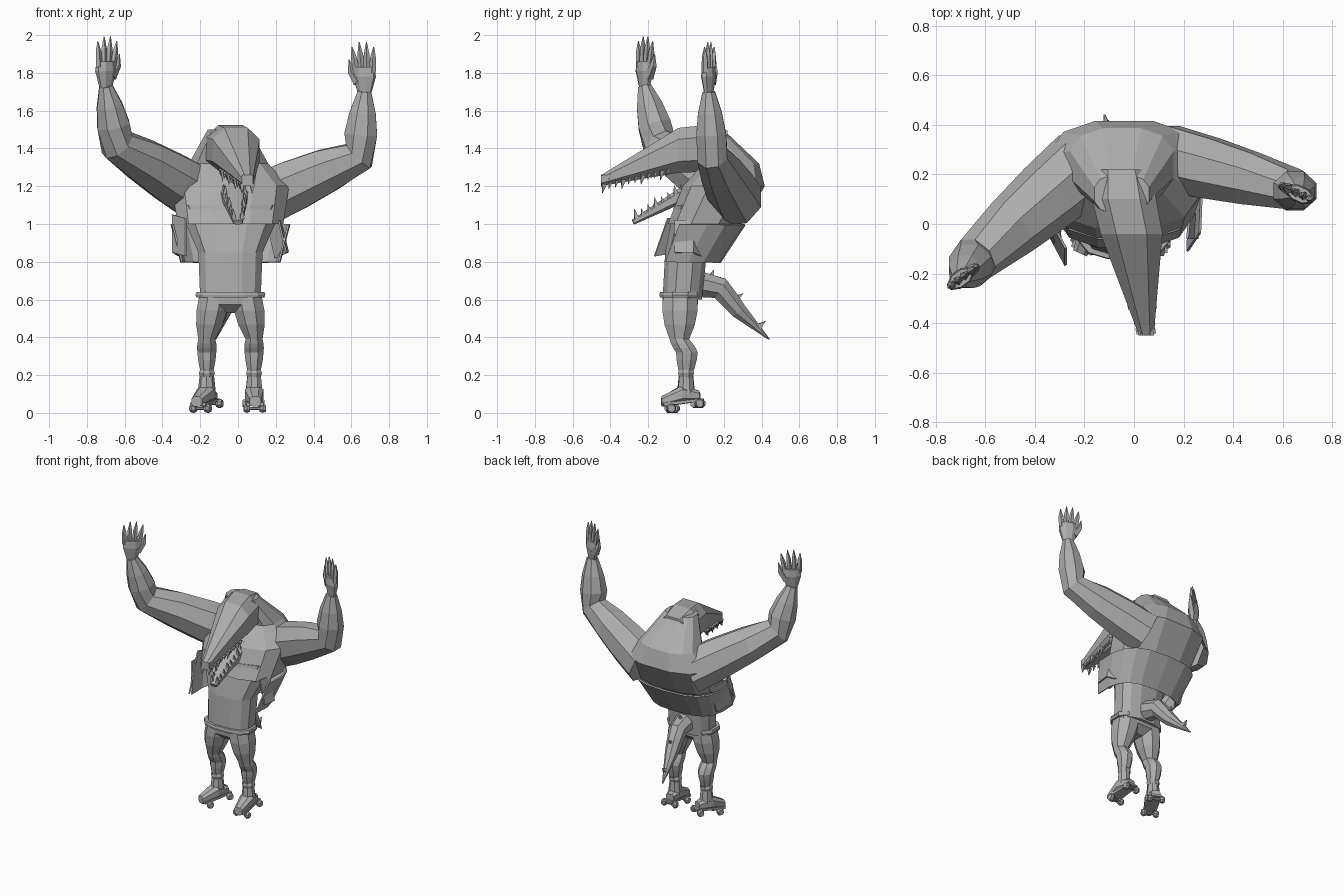
import bpy, bmesh, math
from mathutils import Vector

cube = bpy.data.objects.get("Cube")
if cube:
    bpy.data.objects.remove(cube)

shade = 0.42
grey = bpy.data.materials.new("stone_grey")
grey.use_nodes = True
grey.diffuse_color = (shade, shade, shade, 1)
shader = grey.node_tree.nodes["Principled BSDF"]
shader.inputs["Base Color"].default_value = grey.diffuse_color

X, Y, Z = Vector((1, 0, 0)), Vector((0, 1, 0)), Vector((0, 0, 1))
LEVEL, UPRIGHT = (X, Y), (X, Z)


def finish(name, bm, thickness=None):
    """Turn the mesh into a named flat-shaded object, thickened if it is a sheet."""
    bmesh.ops.recalc_face_normals(bm, faces=bm.faces[:])
    mesh = bpy.data.meshes.new(name)
    bm.to_mesh(mesh)
    bm.free()
    mesh.materials.append(grey)
    obj = bpy.data.objects.new(name, mesh)
    bpy.context.collection.objects.link(obj)
    if thickness:
        obj.modifiers.new("thickness", "SOLIDIFY").thickness = thickness


def cross_section(bm, centre, across, along, sides, square, open_front):
    """One rounded ring, or only its back and flanks."""
    ring = []
    fit = math.cos(math.pi / sides) ** square
    for k in range(sides):
        if open_front:
            angle = math.radians(-15) + math.radians(210) * k / (sides - 1)
        else:
            angle = math.tau * (k + 0.5) / sides
        c, s = math.cos(angle), math.sin(angle)
        c = math.copysign(abs(c) ** square, c) / fit
        s = math.copysign(abs(s) ** square, s) / fit
        ring.append(bm.verts.new(centre + across * c + along * s))
    return ring


def limb(bm, joints, radii, bulges=None, ratio=1, sides=8, frame=None,
         ref=X, square=1, steps=2, open_front=False):
    """Loft through joints, each segment tapering and swelling by its bulge."""
    joints = [Vector(joint) for joint in joints]
    bulges = bulges or [0] * len(joints)
    path = []
    for i in range(len(joints) - 1):
        for step in range(steps):
            f = step / steps
            radius = radii[i] + (radii[i + 1] - radii[i]) * f
            radius += bulges[i] * math.sin(math.pi * f)
            path.append((joints[i].lerp(joints[i + 1], f), radius))
    path.append((joints[-1], radii[-1]))
    rings = []
    for i, (centre, radius) in enumerate(path):
        if frame:
            u, v = frame
        else:
            before, after = path[max(i - 1, 0)][0], path[min(i + 1, len(path) - 1)][0]
            tangent = (after - before).normalized()
            u = (ref - tangent * ref.dot(tangent)).normalized()
            v = tangent.cross(u)
        rings.append(cross_section(bm, centre, u * radius, v * radius * ratio,
                                   sides, square, open_front))
    for low, high in zip(rings, rings[1:]):
        for k in range(sides - 1 if open_front else sides):
            j = (k + 1) % sides
            bm.faces.new((low[k], low[j], high[j], high[k]))
    if not open_front:
        bm.faces.new(rings[0])
        bm.faces.new(rings[-1])


def part(name, joints, radii, thickness=None, **options):
    bm = bmesh.new()
    limb(bm, joints, radii, **options)
    finish(name, bm, thickness)


def spike(bm, base, tip, radius):
    limb(bm, (base, tip), (radius, radius / 10), sides=4, steps=1, ref=X + Y / 5)


# Torso and hunched back share a centre line
middle = -0.04
trunk = dict(frame=LEVEL, sides=12, square=0.75)
part("torso", [(middle, -.02, .6), (middle, 0, .85), (middle, .12, 1.1)],
     (.16, .17, .28), ratio=.65, **trunk)
part("hunched_back", [(middle, .1, 1), (middle, .2, 1.2), (-.05, .24, 1.32), (-.05, .12, 1.5)],
     (.28, .31, .21, .11), ratio=.7, **trunk)
part("belt", [(middle, -.03, .61), (middle, -.03, .64)], (.18, .18), ratio=.6,
     bulges=[.005], **trunk)
part("shorts_seat", [(middle, -.03, .53), (middle, -.03, .62)], (.07, .16), ratio=.6,
     bulges=[.04], **trunk)

# Open jacket hem with a hanging front flap on each side
part("jacket_hem", [(middle, -.03, .8), (middle, .06, 1)], (.25, .3), ratio=.8,
     frame=LEVEL, sides=11, square=.7, open_front=True, thickness=.01)
for name, rise, edge in (
        ("right_flap", Z * .2 + Y * .07, ((-.28, -.17, .83), (-.35, -.04, .85), (-.32, .1, .83))),
        ("left_flap", Z * .17 - X * .04, ((.26, -.06, .85), (.27, .04, .85), (.2, .1, .82)))):
    bm = bmesh.new()
    low = [bm.verts.new(p) for p in edge]
    high = [bm.verts.new(Vector(p) + rise) for p in edge]
    for k in range(len(edge) - 1):
        bm.faces.new((low[k], low[k + 1], high[k + 1], high[k]))
    finish(name, bm, thickness=.01)

# Head with long open jaws
nape, crown = Vector((-.05, .22, 1.39)), Vector((-.04, .1, 1.4))
brow, snout = Vector((-.01, -.04, 1.39)), Vector((.05, -.45, 1.23))
hinge, chin = Vector((-.03, .14, 1.24)), Vector((0, -.28, 1.01))
part("upper_head", (nape, crown, brow, snout), (.11, .13, .125, .03), ratio=.95,
     frame=UPRIGHT, square=.8)
part("lower_jaw", (hinge, chin), (.1, .025), ratio=.55, square=.7, steps=4)

# Nostrils
bm = bmesh.new()
for side in (-1, 1):
    nostril = snout + X * side * .02 + Z * .02
    limb(bm, (nostril + Y * .05, nostril), (.015, .01), sides=5)
finish("nostrils", bm)

# Teeth hang from the upper jaw and stand on the lower one
bm = bmesh.new()
count = 11
for front, back, wide, narrow, up in ((snout, brow, .125, .03, -1), (chin, hinge, .1, .025, 1)):
    for i in range(count):
        f = (i + 0.5) / (count + 1)
        radius = narrow + (wide - narrow) * f
        length = .05 if i % 3 == 0 else .035
        for side in (-1, 1):
            root = front.lerp(back, f) + X * side * radius * .8
            root += Z * up * radius * (.7 if up < 0 else .3)
            spike(bm, root, root + Z * up * length - Y * .01, length / 4)
finish("teeth", bm)


# Arms raised, each hand clawed with its thumb towards the head
def arm(side, shoulder, elbow, wrist, across, radii, ratio):
    part(side + "_arm", (shoulder, elbow, wrist), radii,
         bulges=(.01, .017), ratio=ratio, ref=Y, steps=3)
    wrist, across = Vector(wrist), Vector(across).normalized()
    bm = bmesh.new()
    limb(bm, (wrist - Z * .01, wrist + Z * .08, wrist + Z * .13), (.035, .06, .052),
         ratio=.55, frame=(across, Z.cross(across)))
    for finger in range(4):
        spread = finger - 1.5
        root = wrist + across * spread * .03 + Z * .1
        tip = wrist + across * (spread * .042 + .01) + Z * (.275 - .025 * abs(spread))
        limb(bm, (root, root.lerp(tip, .6), tip), (.016, .013, .002),
             sides=5, ref=across, steps=1)
    root, tip = wrist + across * .035 + Z * .05, wrist + across * .09 + Z * .17
    limb(bm, (root, root.lerp(tip, .5) + across * .015, tip), (.024, .016, .002),
         sides=5, ref=across, steps=1)
    finish(side + "_hand", bm)


arm("right", (-.2, .24, 1.15), (-.64, -.14, 1.42), (-.7, -.22, 1.73), (.8, .6, 0),
    (.145, .09, .035), 1)
arm("left", (.13, .27, 1.13), (.64, .14, 1.36), (.67, .12, 1.7), (-.9, .4, 0),
    (.13, .08, .033), 1.1)


# Legs, boots and four-wheeled skates
def leg(name, side):
    hip = Vector((middle + side * .085, -.03, .62))
    knee = Vector((middle + side * .125, -.035, .39))
    calf = Vector((knee.x, .005, .32))
    ankle = Vector((knee.x, 0, .2))
    part(name + "_leg", (hip, knee, calf, ankle), (.08, .045, .05, .028),
         bulges=(.015, .004, .004), ratio=1.15, frame=LEVEL, steps=3)
    part(name + "_ankle_cuff", (ankle - Z * .01, ankle + Z * .03), (.036, .036),
         bulges=[.006], frame=LEVEL)
    toward = Vector((side * .25 - .2, -1, 0)).normalized()
    across = Z.cross(toward)

    def spot(forward, height):
        return Vector((ankle.x, 0, height)) + toward * forward

    bm = bmesh.new()
    limb(bm, (spot(-.07, .09), spot(.02, .1), spot(.13, .06)), (.03, .05, .03),
         frame=(across, Z), square=.75, ratio=.9)
    limb(bm, (spot(0, .2), spot(0, .1)), (.035, .045), frame=(across, toward))
    finish(name + "_boot", bm)
    bm = bmesh.new()
    limb(bm, (spot(-.09, .07), spot(.12, .045)), (.035, .045), ratio=.2,
         sides=4, frame=(across, Z), square=.3)
    for axle in (spot(-.07, .05), spot(.08, .024)):
        limb(bm, (axle - across * .05, axle + across * .05), (.008, .008), frame=(toward, Z))
        for end in (-1, 1):
            hub = axle + across * end * .042
            limb(bm, (hub - across * .016, hub + across * .016), (.018, .018),
                 bulges=[.006], frame=(toward, Z))
    finish(name + "_skate", bm)


leg("right", -1)
leg("left", 1)

# Tail with spikes along its top
tail = [Vector(p) for p in ((middle, .03, .69), (-.06, .18, .66), (-.08, .28, .54), (-.12, .44, .39))]
part("tail", tail, (.07, .058, .042, .004))
bm = bmesh.new()
for i, (start, end) in enumerate(zip(tail, tail[1:])):
    top = X.cross(start - end).normalized()
    top *= math.copysign(1, top.z)
    root = start.lerp(end, .6) + top * (.055 - .018 * i)
    spike(bm, root - top * .02, root + top * .03 + Y * .01, .018)
finish("tail_spikes", bm)
